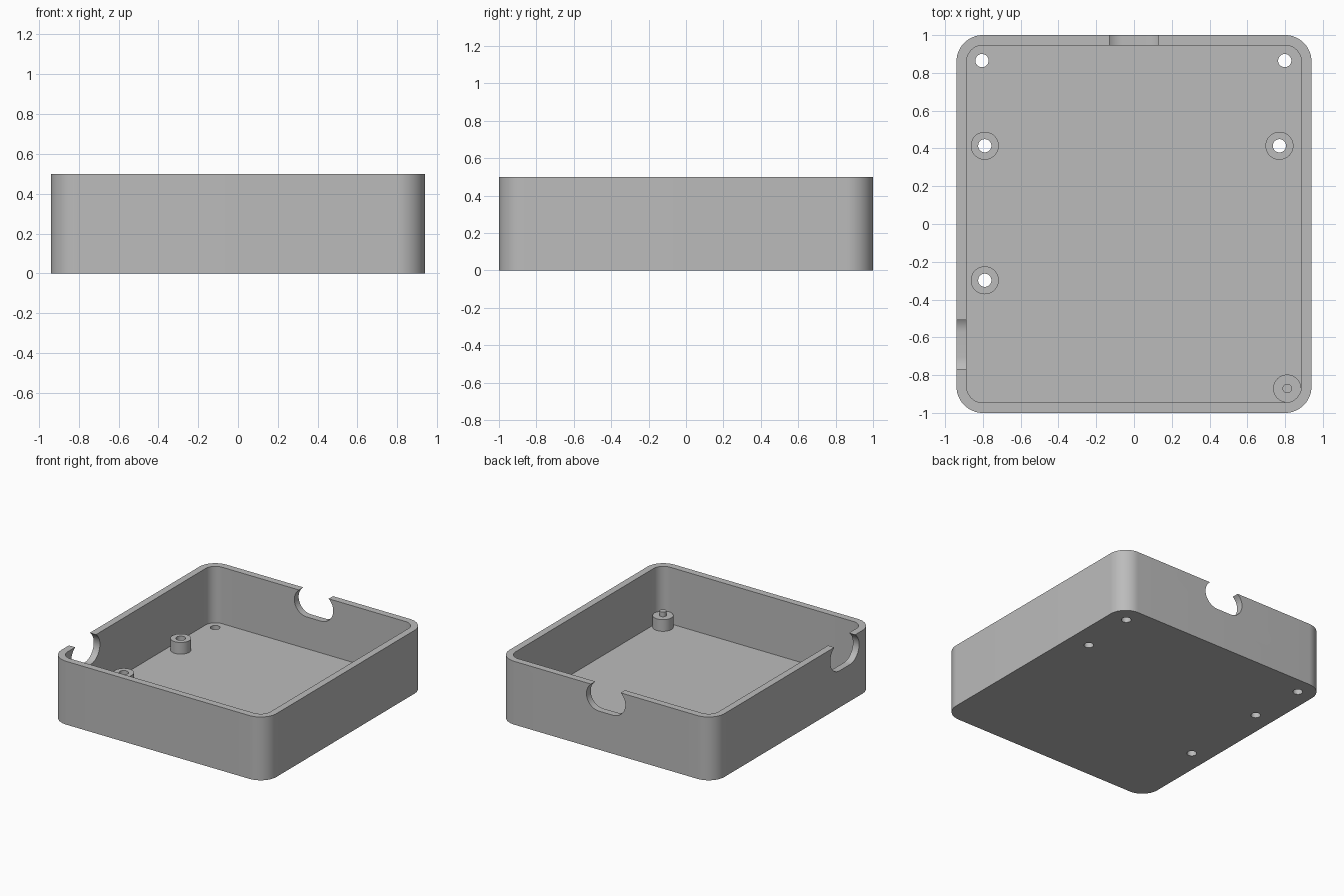
import bpy
import bmesh
from math import sin, cos, pi, radians
from mathutils import Matrix, Vector

cube = bpy.data.objects.get("Cube")
if cube:
    bpy.data.objects.remove(cube, do_unlink=True)

HALF_X, HALF_Y, HEIGHT = 0.94, 1.0, 0.5
WALL = 0.054
BOSS_TOP = 0.146
HOLE_R, BOSS_R, PIN_R = 0.035, 0.074, 0.025

grey = bpy.data.materials.new("grey plastic")
grey.use_nodes = True
colour = (0.5, 0.5, 0.5, 1)
grey.diffuse_color = colour
grey.node_tree.nodes["Principled BSDF"].inputs["Base Color"].default_value = colour


def make_object(name, bm):
    bmesh.ops.recalc_face_normals(bm, faces=bm.faces)
    mesh = bpy.data.meshes.new(name)
    bm.to_mesh(mesh)
    bm.free()
    mesh.materials.append(grey)
    ob = bpy.data.objects.new(name, mesh)
    bpy.context.collection.objects.link(ob)
    return ob


def rounded_outline(hx, hy, r, steps=16):
    """Rounded rectangle, counter-clockwise."""
    points = []
    for i, (sx, sy) in enumerate([(1, 1), (-1, 1), (-1, -1), (1, -1)]):
        for k in range(steps + 1):
            a = (i + k / steps) * pi / 2
            points.append((sx * (hx - r) + r * cos(a), sy * (hy - r) + r * sin(a)))
    return points


def prism(name, outline, z0, z1, matrix=Matrix()):
    bm = bmesh.new()
    base = bm.faces.new([bm.verts.new((x, y, z0)) for x, y in outline])
    top = bmesh.ops.extrude_face_region(bm, geom=[base])
    moved = [g for g in top["geom"] if isinstance(g, bmesh.types.BMVert)]
    bmesh.ops.translate(bm, verts=moved, vec=(0, 0, z1 - z0))
    bmesh.ops.remove_doubles(bm, verts=bm.verts, dist=1e-5)
    bm.transform(matrix)
    return make_object(name, bm)


def circle(x, y, r, n=48):
    return [(x + r * cos(2 * pi * i / n), y + r * sin(2 * pi * i / n)) for i in range(n)]


def lathe(name, x, y, profile):
    """Turned part from (radius, height) points."""
    bm = bmesh.new()
    verts = [bm.verts.new((r, 0, z)) for r, z in profile]
    edges = [bm.edges.new(pair) for pair in zip(verts, verts[1:])]
    bmesh.ops.spin(bm, geom=verts + edges, cent=(0, 0, 0), axis=(0, 0, 1),
                   angle=2 * pi, steps=48, use_merge=True)
    bmesh.ops.remove_doubles(bm, verts=bm.verts, dist=1e-5)
    bmesh.ops.translate(bm, verts=bm.verts, vec=(x, y, 0))
    return make_object(name, bm)


def cut(target, cutter):
    mod = target.modifiers.new("cut", "BOOLEAN")
    mod.operation = "DIFFERENCE"
    mod.solver = "EXACT"
    mod.object = cutter
    bpy.context.view_layer.objects.active = target
    bpy.ops.object.modifier_apply(modifier=mod.name)
    bpy.data.objects.remove(cutter, do_unlink=True)


def smooth(ob):
    bpy.ops.object.select_all(action="DESELECT")
    ob.select_set(True)
    bpy.context.view_layer.objects.active = ob
    bpy.ops.object.shade_smooth_by_angle(angle=radians(30))


# Open tray with rounded corners
tray = prism("tray", rounded_outline(HALF_X, HALF_Y, 0.14), 0, HEIGHT)
cut(tray, prism("cavity", rounded_outline(HALF_X - WALL, HALF_Y - WALL, 0.086), WALL, 1))

# Screw holes through the floor
boss_spots = {"boss_back_right": (-0.79, 0.414), "boss_back_left": (0.77, 0.414),
              "boss_front_right": (-0.79, -0.298)}
corner_holes = [(-0.805, 0.865), (0.798, 0.865)]
for x, y in corner_holes + list(boss_spots.values()):
    cut(tray, prism("hole", circle(x, y, HOLE_R), -0.2, 0.2))

# Cable notches in the back and side walls, slightly closed at the rim
upright = Matrix.Rotation(pi / 2, 4, "X")
back = Matrix.Translation(Vector((0, HALF_Y, 0.415))) @ upright
side = (Matrix.Translation(Vector((-HALF_X, -0.638, 0.405)))
        @ Matrix.Rotation(pi / 2, 4, "Z") @ upright)
cut(tray, prism("back_notch", rounded_outline(0.17, 0.11, 0.1099), -0.15, 0.15, back))
cut(tray, prism("side_notch", rounded_outline(0.18, 0.115, 0.1149), -0.15, 0.15, side))
smooth(tray)

# Hollow standoffs
for name, (x, y) in boss_spots.items():
    smooth(lathe(name, x, y, [(BOSS_R, WALL), (BOSS_R, BOSS_TOP),
                              (HOLE_R, BOSS_TOP), (HOLE_R, WALL)]))

# Solid post with a locating pin
smooth(lathe("pin_post", 0.811, -0.871, [(BOSS_R, WALL), (BOSS_R, BOSS_TOP), (PIN_R, BOSS_TOP),
                                         (PIN_R, 0.182), (0, 0.182)]))
